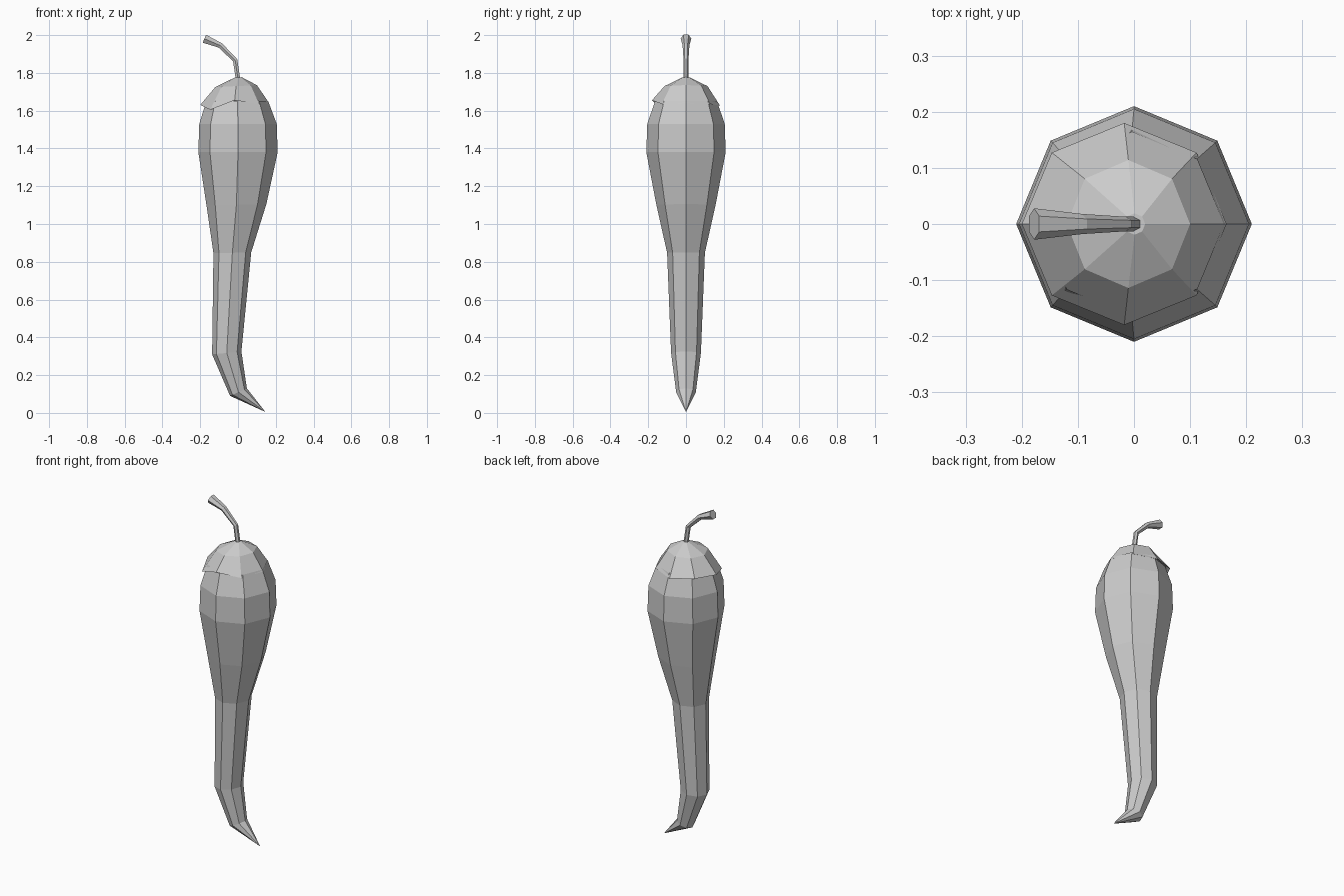
import bpy, bmesh
from math import sin, cos, pi
from mathutils import Vector

if "Cube" in bpy.data.objects:
    bpy.data.objects.remove(bpy.data.objects["Cube"])


def ring(left, right, ry, n, phase=0.0):
    """Tilted ellipse whose x-extremes are the (x, z) points left and right."""
    l, r = Vector((left[0], 0, left[1])), Vector((right[0], 0, right[1]))
    c, u = (l + r) / 2, (r - l) / 2
    return [c + u * cos(a) + Vector((0, ry * sin(a), 0))
            for a in (phase + 2 * pi * i / n for i in range(n))]


def loft(name, rings, start_tip=None, cap_start=False, cap_end=False):
    bm = bmesh.new()
    loops = [[bm.verts.new(p) for p in r] for r in rings]
    n = len(loops[0])
    for a, b in zip(loops, loops[1:]):
        for i in range(n):
            j = (i + 1) % n
            bm.faces.new((a[i], a[j], b[j], b[i]))
    if start_tip:
        t = bm.verts.new(start_tip)
        for i in range(n):
            bm.faces.new((t, loops[0][(i + 1) % n], loops[0][i]))
    if cap_start:
        bm.faces.new(loops[0][::-1])
    if cap_end:
        bm.faces.new(loops[-1])
    bmesh.ops.recalc_face_normals(bm, faces=bm.faces)
    me = bpy.data.meshes.new(name)
    bm.to_mesh(me)
    bm.free()
    ob = bpy.data.objects.new(name, me)
    bpy.context.collection.objects.link(ob)
    return ob


# Pepper body: curved, tapering octagonal rings from the tip upwards
body = [
    ((-0.042, 0.09), (0.047, 0.13), 0.052),
    ((-0.137, 0.31), (0.018, 0.325), 0.079),
    ((-0.13, 0.845), (0.07, 0.85), 0.10),
    ((-0.167, 1.10), (0.15, 1.105), 0.157),
    ((-0.21, 1.38), (0.21, 1.38), 0.21),
    ((-0.205, 1.53), (0.205, 1.53), 0.205),
    ((-0.168, 1.65), (0.16, 1.65), 0.164),
]
loft("pepper_body", [ring(l, r, y, 8) for l, r, y in body],
     start_tip=(0.145, 0, 0.005))

# Leafy cap: domed, with an uneven rim folded under to meet the body
rim = ring((-0.2, 1.64), (0.165, 1.64), 0.18, 8)
for p, z in zip(rim, (1.64, 1.635, 1.627, 1.64, 1.63, 1.605, 1.655, 1.635)):
    p.z = z
inner = [Vector((-0.01 + (p.x + 0.01) * 0.86, p.y * 0.86, p.z + 0.012)) for p in rim]
loft("cap", [inner, rim,
             ring((-0.12, 1.725), (0.10, 1.735), 0.114, 8),
             ring((-0.018, 1.775), (0.02, 1.777), 0.019, 8)], cap_end=True)

# Stem: bent hexagonal stalk that widens to a flat cut end
stem = [
    ((-0.012, 1.765), (0.012, 1.768), 0.013),
    ((-0.026, 1.862), (-0.004, 1.872), 0.013),
    ((-0.103, 1.934), (-0.084, 1.956), 0.018),
    ((-0.187, 1.96), (-0.169, 2.002), 0.028),
]
# hexagon corners lie on the y extremes, so widen x-z to keep the flats in place
rings = []
for l, r, y in stem:
    pts = ring(l, r, y, 6, pi / 2)
    c = sum(pts, Vector()) / 6
    rings.append([Vector((c.x + (p.x - c.x) / 0.866, p.y, c.z + (p.z - c.z) / 0.866))
                  for p in pts])
loft("stem", rings, cap_start=True, cap_end=True)
